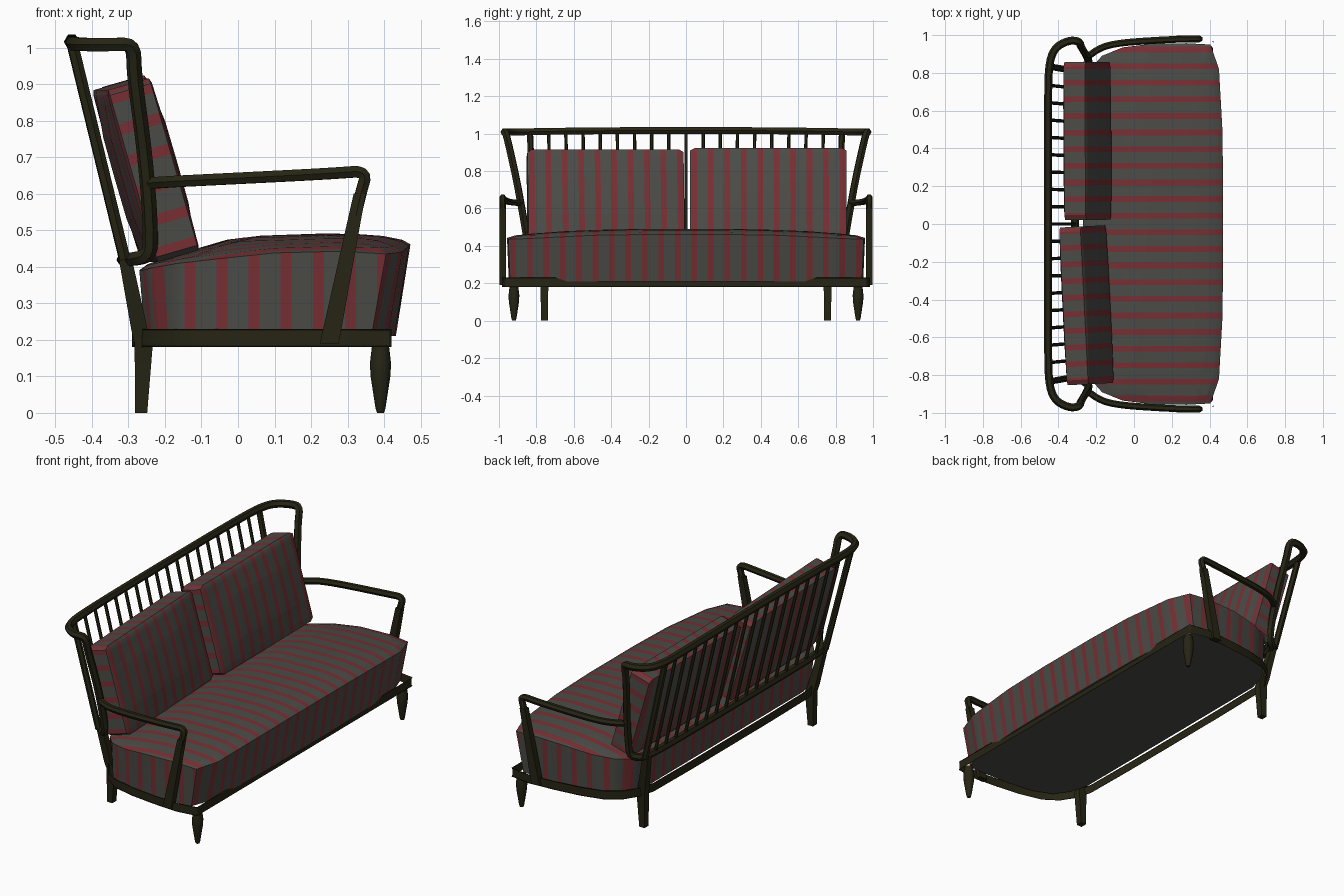
import bpy, bmesh, math
from mathutils import Matrix, Vector

if "Cube" in bpy.data.objects:
    bpy.data.objects.remove(bpy.data.objects["Cube"])


def material(name, rgb):
    m = bpy.data.materials.new(name)
    m.diffuse_color = (*rgb, 1)
    m.use_nodes = True
    m.node_tree.nodes["Principled BSDF"].inputs["Base Color"].default_value = m.diffuse_color
    return m


WOOD = material("dark_wood", (0.019, 0.018, 0.007))
GREY = material("grey_fabric", (0.07, 0.07, 0.062))
RED = material("red_stripe", (0.185, 0.028, 0.033))
PITCH, STRIPE = 0.088, 0.03


def finish(name, bm, mats, angle=30):
    bmesh.ops.recalc_face_normals(bm, faces=bm.faces)
    me = bpy.data.meshes.new(name)
    bm.to_mesh(me)
    bm.free()
    for m in mats:
        me.materials.append(m)
    ob = bpy.data.objects.new(name, me)
    bpy.context.collection.objects.link(ob)
    smooth(ob, angle)
    return ob


def smooth(ob, angle=30):
    bpy.ops.object.select_all(action='DESELECT')
    ob.select_set(True)
    bpy.context.view_layer.objects.active = ob
    bpy.ops.object.shade_smooth_by_angle(angle=math.radians(angle))


def tube(name, paths, radius, cyclic=False, res=1, steps=4):
    """Round rods along smooth paths."""
    cu = bpy.data.curves.new(name, 'CURVE')
    cu.dimensions = '3D'
    cu.bevel_depth, cu.bevel_resolution = radius, res
    cu.use_fill_caps = True
    for pts in paths:
        sp = cu.splines.new('NURBS' if len(pts) > 2 else 'POLY')
        sp.points.add(len(pts) - 1)
        for p, co in zip(sp.points, pts):
            p.co = (*co, 1)
        sp.use_cyclic_u = cyclic
        if len(pts) > 2:
            sp.order_u, sp.resolution_u = 3, steps
            sp.use_endpoint_u = not cyclic
    cu.materials.append(WOOD)
    ob = bpy.data.objects.new(name, cu)
    bpy.context.collection.objects.link(ob)
    bpy.ops.object.select_all(action='DESELECT')
    ob.select_set(True)
    bpy.context.view_layer.objects.active = ob
    bpy.ops.object.convert(target='MESH')
    smooth(bpy.context.view_layer.objects.active, 50)


def skin(bm, rings):
    """Bridge closed rings of vertices with quads."""
    for a, b in zip(rings, rings[1:]):
        for i in range(len(a)):
            j = (i + 1) % len(a)
            bm.faces.new((a[i], a[j], b[j], b[i]))


def loft(name, sections, sides=4):
    """Tapered post: each section is centre x, y, z and widths in x and y."""
    bm = bmesh.new()
    rings = []
    for x, y, z, wx, wy in sections:
        k = 0.5 / math.cos(math.pi / 4) if sides == 4 else 0.5
        ang = [2 * math.pi * (i + 0.5) / sides for i in range(sides)]
        rings.append([bm.verts.new((x + k * wx * math.cos(a), y + k * wy * math.sin(a), z)) for a in ang])
    skin(bm, rings)
    bm.faces.new(rings[0])
    bm.faces.new(rings[-1])
    finish(name, bm, [WOOD], 40)


def paint_stripes(bm, side_axis):
    """Cut stripe edges; sides are striped along side_axis, the rest along y."""
    for axis in (1, side_axis):
        n = Vector([float(i == axis) for i in range(3)])
        for k in range(-12, 12):
            for s in (-0.5, 0.5):
                bmesh.ops.bisect_plane(bm, geom=bm.verts[:] + bm.edges[:] + bm.faces[:], dist=1e-5,
                                       plane_co=n * ((k + 0.5) * PITCH + s * STRIPE), plane_no=n)
    bmesh.ops.recalc_face_normals(bm, faces=bm.faces)
    for f in bm.faces:
        f.normal_update()
        v = f.calc_center_median()[side_axis if abs(f.normal.y) > 0.6 else 1]
        off = abs((v / PITCH) % 1 - 0.5) * PITCH
        f.material_index = int(off < STRIPE / 2 and f.normal.z > -0.6)


def mirrored(half):
    """Close a plan outline given for y >= 0."""
    return half + [(x, -y) for x, y in reversed(half)]


# base frame: ring with rounded back corners
outline = mirrored([(-0.29, 0.35), (-0.285, 0.7), (-0.26, 0.79), (-0.21, 0.87), (-0.13, 0.925), (0.0, 0.957),
                    (0.15, 0.975), (0.3, 0.985), (0.42, 0.968), (0.42, 0.4)])
bm = bmesh.new()
face = bm.faces.new([bm.verts.new((x, y, 0.18)) for x, y in outline])
bmesh.ops.inset_region(bm, faces=[face], thickness=0.05, use_boundary=True)
bmesh.ops.delete(bm, geom=[face], context='FACES_ONLY')
ext = bmesh.ops.extrude_face_region(bm, geom=bm.faces[:], use_keep_orig=True)
bmesh.ops.translate(bm, vec=(0, 0, 0.05), verts=[v for v in ext['geom'] if isinstance(v, bmesh.types.BMVert)])
base = finish("base_frame", bm, [WOOD])
bev = base.modifiers.new("edge", 'BEVEL')
bev.width, bev.segments, bev.limit_method = 0.007, 1, 'ANGLE'

# seat cushion: flared sides and a domed top
half = [(-0.27, 0.35), (-0.27, 0.7), (-0.24, 0.81), (-0.17, 0.89), (-0.06, 0.935), (0.1, 0.955),
        (0.28, 0.957), (0.405, 0.95), (0.45, 0.82), (0.468, 0.5), (0.472, 0.2)]
top = mirrored(half)
profile = [(-0.28, 0.395), (-0.2, 0.425), (0, 0.483), (0.26, 0.492), (0.38, 0.488), (0.48, 0.468)]


def top_z(x, y):
    for (x0, z0), (x1, z1) in zip(profile, profile[1:]):
        if x <= x1:
            break
    return z0 + (z1 - z0) * (x - x0) / (x1 - x0) - 0.04 * abs(y / 0.95) ** 3 * min(1, (x + 0.3) / 0.25)


bm = bmesh.new()
rings = [[bm.verts.new((x - 0.04 if x > 0.4 else x + 0.015 * (x < -0.2), y * 0.99, 0.21)) for x, y in top]]
for s in (1, 0.94, 0.8, 0.6, 0.35, 0.1):
    rings.append([])
    for x, y in top:
        px, py = 0.1 + (x - 0.1) * s, y * (1 - (1 - s) * 0.75)
        drop = 0.008 if s == 1 else 0
        rings[-1].append(bm.verts.new((px, py, top_z(px, py) - drop)))
skin(bm, rings)
bm.faces.new(rings[0])
bm.faces.new(rings[-1])
paint_stripes(bm, 0)
finish("seat_cushion", bm, [GREY, RED])

# two leaning back cushions, softly puffed
for name, y, x, z, turn in (("back_cushion_left", 0.44, -0.247, 0.672, 0.005),
                            ("back_cushion_right", -0.43, -0.252, 0.664, 0.05)):
    bm = bmesh.new()
    bmesh.ops.create_cube(bm, size=2)
    bmesh.ops.bevel(bm, geom=bm.edges[:], offset=0.06, segments=1, affect='EDGES')
    bmesh.ops.subdivide_edges(bm, edges=[e for e in bm.edges if e.calc_length() > 1], cuts=3, use_grid_fill=True)
    for v in bm.verts:
        a, b, c = v.co
        puff = 0.062 + 0.018 * (1 - b ** 4) * (1 - c ** 4)
        v.co = (a * puff, b * 0.418, c * 0.245)
    paint_stripes(bm, 2)
    ob = finish(name, bm, [GREY, RED])
    ob.matrix_world = (Matrix.Translation((x, y, z)) @ Matrix.Rotation(turn, 4, 'Z')
                       @ Matrix.Rotation(math.radians(-16), 4, 'Y'))

# back frame: one bent loop of top rail, side posts and lower rail
loop = [(-0.455, 0.3, 1.017), (-0.455, 0.7, 1.013), (-0.45, 0.85, 1.01), (-0.42, 0.935, 1.008),
        (-0.34, 0.975, 1.008), (-0.285, 0.965, 1.01), (-0.285, 0.945, 0.93), (-0.26, 0.905, 0.75),
        (-0.245, 0.878, 0.6), (-0.24, 0.86, 0.5), (-0.24, 0.85, 0.43), (-0.29, 0.82, 0.42), (-0.31, 0.72, 0.42),
        (-0.312, 0.3, 0.42)]
tube("back_frame", [loop + [(x, -y, z) for x, y, z in reversed(loop)]], 0.021, cyclic=True)

# spindles, with a thicker one at each end
ys = [(-9 + i) * 0.09 for i in range(19)]
tube("back_spindles", [[(-0.31, y, 0.42), (-0.453, y * 1.02, 1.01)] for y in ys[1:-1]], 0.009)
tube("end_spindles", [[(-0.31, y, 0.42), (-0.453, y * 1.03, 1.008)] for y in (ys[0], ys[-1])], 0.017)

# arms and legs on both sides
for side, s in (("left", 1), ("right", -1)):
    arm = [(-0.25, 0.88, 0.628), (-0.2, 0.925, 0.632), (-0.1, 0.957, 0.637), (0.1, 0.972, 0.647),
           (0.27, 0.98, 0.656), (0.355, 0.98, 0.663), (0.335, 0.98, 0.6), (0.322, 0.98, 0.54)]
    tube("arm_" + side, [[(x, y * s, z) for x, y, z in arm]], 0.018)
    loft("arm_post_" + side, [(0.25, 0.98 * s, 0.19, 0.052, 0.036), (0.333, 0.98 * s, 0.6, 0.033, 0.034)])
    loft("back_leg_" + side, [(-0.265, 0.757 * s, 0, 0.033, 0.036), (-0.258, 0.757 * s, 0.19, 0.05, 0.042),
                              (-0.27, 0.765 * s, 0.23, 0.045, 0.042), (-0.308, 0.79 * s, 0.42, 0.036, 0.036)])
    loft("front_leg_" + side, [(0.39, 0.92 * s, z, 2 * r, 2 * r) for z, r in
                               ((0, 0.01), (0.012, 0.014), (0.1, 0.028), (0.135, 0.03), (0.185, 0.024))], 12)
